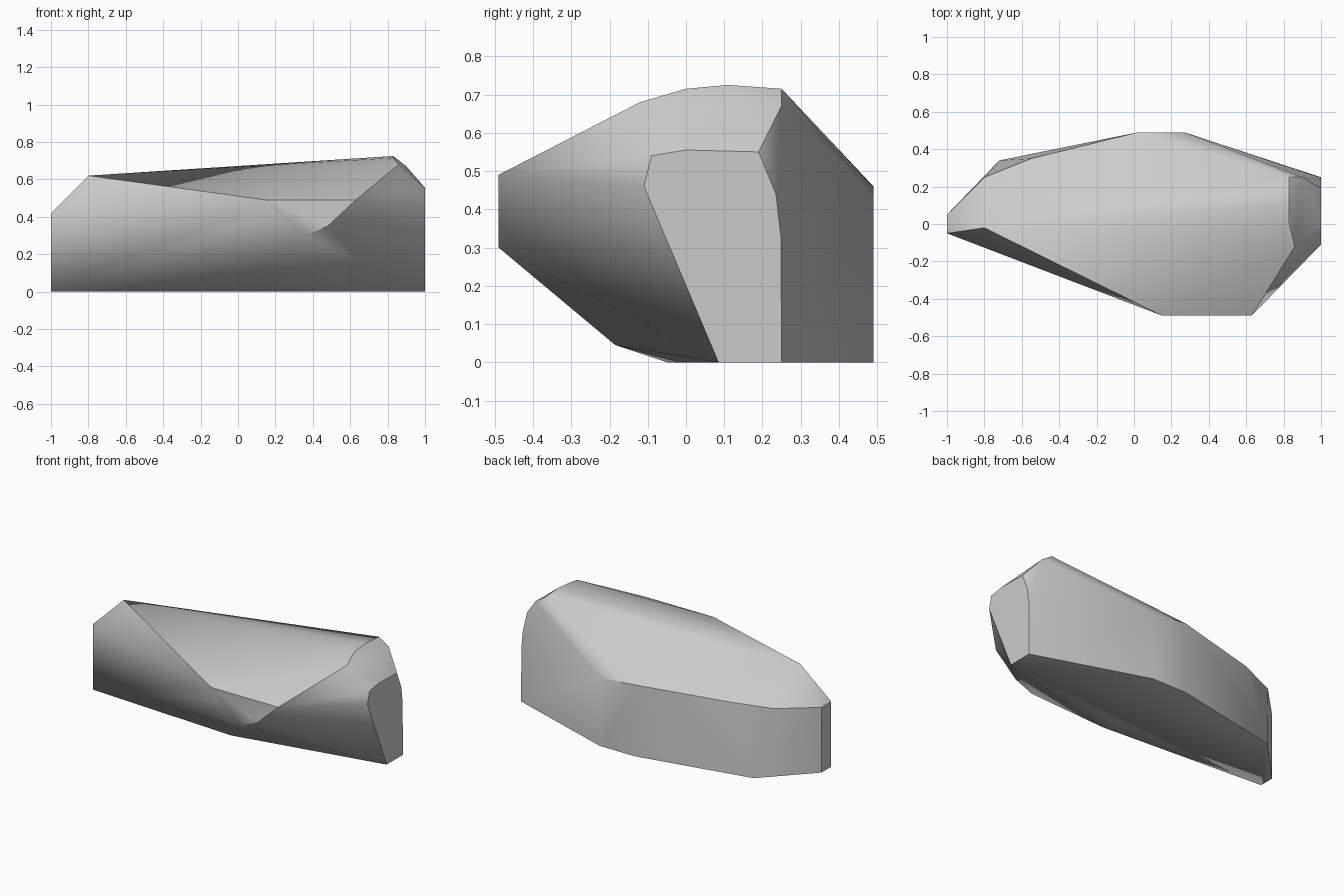
import bpy, bmesh, math

cube = bpy.data.objects.get("Cube")
if cube:
    bpy.data.objects.remove(cube, do_unlink=True)

# Stone colour
stone = bpy.data.materials.new("stone_grey")
stone.use_nodes = True
colour = (0.6, 0.6, 0.6, 1)
stone.diffuse_color = colour
stone.node_tree.nodes["Principled BSDF"].inputs["Base Color"].default_value = colour

# Corner points of the boulder, grouped by area
base = [(1, .085, 0), (1, .25, 0), (.27, .49, 0), (.02, .49, 0),
        (-.72, .34, 0), (.1, -.02, 0), (.08, -.185, .045)]
narrow_end = [(-1, y, z) for y in (-.05, .05) for z in (0, .42)]
front_chip = [(x, -.49, z) for x, z in
              ((.15, .49), (.2, .42), (.36, .3), (.48, .35), (.63, .49))]
back_rim = [(-.8, .25, .435), (-.55, .35, .45), (.02, .49, .46), (.27, .49, .44)]
crown = [(-.8, -.02, .62), (.83, .25, .715), (.83, .11, .725),
         (.83, 0, .715), (.86, -.12, .68), (.9, .25, .67)]
broad_end = [(1, y, z) for y, z in
             ((-.11, .46), (-.09, .54), (0, .555), (.19, .55), (.235, .44), (.248, .33))]

# Boulder: wrap the corners in a tight skin
bm = bmesh.new()
for p in base + narrow_end + front_chip + back_rim + crown + broad_end:
    bm.verts.new(p)
hull = bmesh.ops.convex_hull(bm, input=bm.verts[:])
loose = [v for v in bm.verts if not v.link_faces]
bmesh.ops.delete(bm, geom=loose, context='VERTS')
bmesh.ops.dissolve_limit(bm, angle_limit=math.radians(1), verts=bm.verts[:], edges=bm.edges[:])
bmesh.ops.recalc_face_normals(bm, faces=bm.faces[:])

mesh = bpy.data.meshes.new("boulder")
bm.to_mesh(mesh)
bm.free()
mesh.materials.append(stone)
boulder = bpy.data.objects.new("boulder", mesh)
bpy.context.collection.objects.link(boulder)

# Soft facets with crisp main edges
bpy.ops.object.select_all(action='DESELECT')
boulder.select_set(True)
bpy.context.view_layer.objects.active = boulder
bpy.ops.object.shade_smooth_by_angle(angle=math.radians(35))
